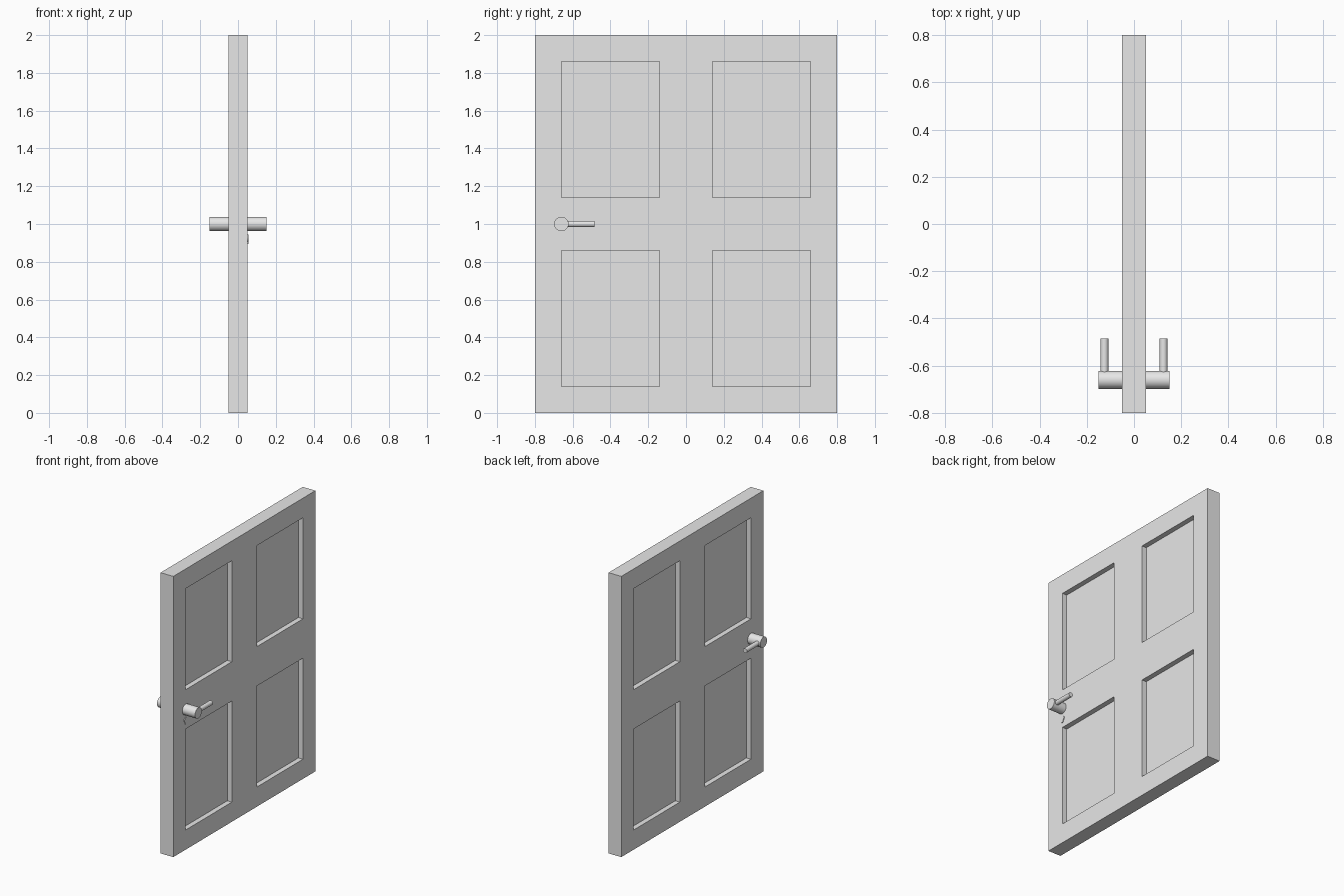
import bpy, bmesh
from math import pi, cos, sin
from mathutils import Matrix, Vector

if "Cube" in bpy.data.objects:
    bpy.data.objects.remove(bpy.data.objects["Cube"], do_unlink=True)

WIDTH, HEIGHT, HALF_THICK = 1.6, 2.0, 0.05
RECESS = 0.036
KNOB_Y, KNOB_Z = -0.66, 1.0

grey = bpy.data.materials.new("light grey")
grey.use_nodes = True
grey.diffuse_color = (0.8, 0.8, 0.8, 1)
grey.node_tree.nodes["Principled BSDF"].inputs["Base Color"].default_value = (0.8, 0.8, 0.8, 1)


def finish(bm, name, smooth=False):
    mesh = bpy.data.meshes.new(name)
    bmesh.ops.recalc_face_normals(bm, faces=bm.faces)
    bm.to_mesh(mesh)
    bm.free()
    mesh.materials.append(grey)
    obj = bpy.data.objects.new(name, mesh)
    bpy.context.collection.objects.link(obj)
    if smooth:
        bpy.ops.object.select_all(action='DESELECT')
        obj.select_set(True)
        bpy.context.view_layer.objects.active = obj
        bpy.ops.object.shade_smooth_by_angle()
    return obj


def rod(name, start, end, radius):
    """Round bar between two points."""
    start, end = Vector(start), Vector(end)
    axis = end - start
    turn = axis.to_track_quat('Z', 'Y').to_matrix().to_4x4()
    bm = bmesh.new()
    bmesh.ops.create_cone(bm, cap_ends=True, segments=32, radius1=radius, radius2=radius,
                          depth=axis.length,
                          matrix=Matrix.Translation((start + end) / 2) @ turn)
    return finish(bm, name, smooth=True)


# Door slab with four recessed panels on each side
bm = bmesh.new()
bmesh.ops.create_cube(bm, size=1, matrix=Matrix.Translation((0, 0, HEIGHT / 2))
                      @ Matrix.Diagonal((2 * HALF_THICK, WIDTH, HEIGHT, 1)))
cuts = [((0, y, 0), (0, 1, 0)) for y in (-0.66, -0.14, 0.14, 0.66)]
cuts += [((0, 0, z), (0, 0, 1)) for z in (0.14, 0.86, 1.14, 1.86)]
for point, normal in cuts:
    bmesh.ops.bisect_plane(bm, geom=bm.verts[:] + bm.edges[:] + bm.faces[:],
                           plane_co=point, plane_no=normal)
bm.normal_update()


def is_panel(face):
    c = face.calc_center_median()
    return (abs(face.normal.x) > 0.9 and 0.14 < abs(c.y) < 0.66
            and 0.14 < abs(c.z - HEIGHT / 2) < 0.86)


bmesh.ops.inset_individual(bm, faces=[f for f in bm.faces if is_panel(f)],
                           thickness=0, depth=-RECESS)
finish(bm, "door_slab")

# Knob and lever on both sides
for side, label in ((1, "left"), (-1, "right")):
    rod(label + "_knob", (side * 0.04, KNOB_Y, KNOB_Z), (side * 0.15, KNOB_Y, KNOB_Z), 0.038)
    rod(label + "_lever", (side * 0.125, KNOB_Y, KNOB_Z), (side * 0.125, -0.485, KNOB_Z), 0.0165)

# Raised keyhole plate: round head with a narrow foot
bm = bmesh.new()
arc = [-pi / 3 + i * (5 * pi / 3) / 20 for i in range(21)]
outline = [(0.02 * cos(a), 0.925 + 0.02 * sin(a)) for a in arc]
outline += [(-0.01, 0.895), (0.01, 0.895)]
plate = bm.faces.new([bm.verts.new((HALF_THICK - 0.002, KNOB_Y + y, z)) for y, z in outline])
raised = bmesh.ops.extrude_face_region(bm, geom=[plate])["geom"]
bmesh.ops.translate(bm, vec=(0.007, 0, 0),
                    verts=[g for g in raised if isinstance(g, bmesh.types.BMVert)])
finish(bm, "keyhole_plate")
